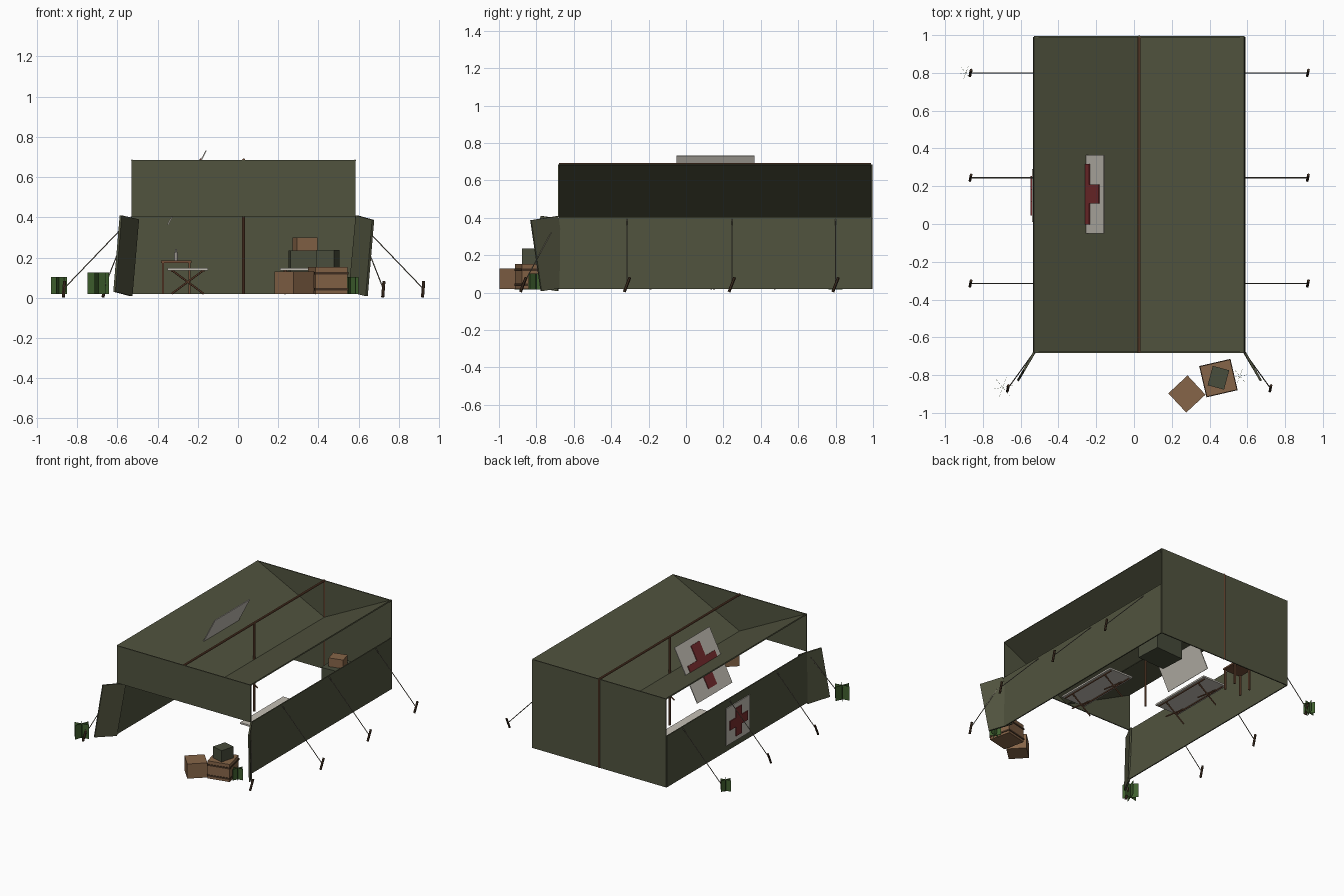
import bpy, bmesh, math
from mathutils import Vector, Matrix

if "Cube" in bpy.data.objects:
    bpy.data.objects.remove(bpy.data.objects["Cube"])


def material(name, rgb):
    m = bpy.data.materials.new(name)
    m.diffuse_color = (*rgb, 1)
    m.use_nodes = True
    m.node_tree.nodes["Principled BSDF"].inputs["Base Color"].default_value = m.diffuse_color
    return m


CANVAS = material("olive canvas", (0.082, 0.087, 0.049))
CREAM = material("cream cloth", (0.55, 0.52, 0.46))
RED = material("dark red", (0.19, 0.026, 0.028))
CRATE = material("crate wood", (0.24, 0.13, 0.065))
POLE = material("pole wood", (0.17, 0.075, 0.038))
DARK = material("dark brown", (0.055, 0.03, 0.016))
ROPE = material("rope", (0.20, 0.18, 0.14))
LEAF = material("grass green", (0.05, 0.115, 0.028))
CHEST = material("olive chest", (0.066, 0.074, 0.045))


def finish(name, bm, mat):
    bmesh.ops.recalc_face_normals(bm, faces=bm.faces)
    me = bpy.data.meshes.new(name)
    bm.to_mesh(me)
    bm.free()
    me.materials.append(mat)
    ob = bpy.data.objects.new(name, me)
    bpy.context.collection.objects.link(ob)
    return ob


def box(name, size, loc, mat, rot=0):
    """Box rotated about z."""
    bm = bmesh.new()
    bmesh.ops.create_cube(bm, size=1)
    m = Matrix.Translation(loc) @ Matrix.Rotation(math.radians(rot), 4, 'Z')
    bm.transform(m @ Matrix.Diagonal((*size, 1)))
    return finish(name, bm, mat)


def sheet(name, pts, mat, t=0.008):
    """Flat outline thickened evenly to both sides."""
    pts = [Vector(p) for p in pts]
    n = (pts[1] - pts[0]).cross(pts[2] - pts[1]).normalized() * t / 2
    bm = bmesh.new()
    a = [bm.verts.new(p + n) for p in pts]
    b = [bm.verts.new(p - n) for p in pts]
    bm.faces.new(a)
    bm.faces.new(b[::-1])
    for i in range(len(pts)):
        j = (i + 1) % len(pts)
        bm.faces.new((a[i], b[i], b[j], a[j]))
    return finish(name, bm, mat)


def rod(name, p, q, r, mat, sides=6):
    p, q = Vector(p), Vector(q)
    d = q - p
    bm = bmesh.new()
    bmesh.ops.create_cone(bm, cap_ends=True, segments=sides, radius1=r, radius2=r, depth=d.length)
    bm.transform(Matrix.Translation((p + q) / 2) @ d.to_track_quat('Z', 'Y').to_matrix().to_4x4())
    return finish(name, bm, mat)


def cross(name, c, u, v, n, length, width):
    """Plus-shaped plate at c, spanned by u and v, lifted along n."""
    c, u, v, n = Vector(c), Vector(u), Vector(v), Vector(n)
    l, w = length / 2, width / 2
    outline = [(-w, -l), (w, -l), (w, -w), (l, -w), (l, w), (w, w),
               (w, l), (-w, l), (-w, w), (-l, w), (-l, -w), (-w, -w)]
    sheet(name, [c + n * 0.006 + u * a + v * b for a, b in outline], RED, 0.006)


X0, X1, XM = -0.53, 0.585, 0.0275
Y0, Y1 = -0.68, 0.99
Z0, ZE, ZT = 0.02, 0.405, 0.685

# Tent walls, front valance and valley-shaped roof
for side, x in (("left", X0), ("right", X1)):
    sheet(side + "_wall", [(x, Y0, Z0), (x, Y1, Z0), (x, Y1, ZE), (x, Y0, ZE)], CANVAS)
    sheet(side + "_roof", [(x, Y0, ZT), (x, Y1, ZT), (XM, Y1, ZE), (XM, Y0, ZE)], CANVAS)
sheet("back_wall", [(X0, Y1, Z0), (X1, Y1, Z0), (X1, Y1, ZT), (X0, Y1, ZT)], CANVAS)
sheet("front_valance", [(X0, Y0, ZE), (X1, Y0, ZE), (X1, Y0, ZT), (X0, Y0, ZT)], CANVAS)

# Open door flaps
sheet("left_door_flap", [(-0.583, -0.775, 0.41), (-0.497, -0.625, 0.39),
                         (-0.53, -0.685, 0.008), (-0.615, -0.83, 0.03)], CANVAS, 0.012)
sheet("right_door_flap", [(0.672, -0.83, 0.387), (0.59, -0.685, 0.41),
                          (0.555, -0.63, 0.03), (0.64, -0.775, 0.008)], CANVAS, 0.012)

# Poles
rod("ridge_pole", (XM, Y0, ZT), (XM, Y1, ZT), 0.008, POLE, 8)
for y in (0.155, Y1):
    rod("upright_pole", (XM, y, Z0), (XM, y, ZT), 0.008, POLE, 8)

# Guy ropes and stakes, mirrored about the ridge
for s in (-1, 1):
    xe = XM + s * (X1 - XM)
    lines = [(XM + s * 0.893, y, y) for y in (0.80, 0.245, -0.315)]
    lines.append((XM + s * 0.695, -0.87, Y0))
    for xs, ys, ye in lines:
        rod("guy_rope", (xe, ye, 0.395), (xs, ys, 0.045), 0.003, ROPE, 5)
        rod("stake", (xs - 0.003, ys - 0.015, 0.004), (xs + 0.003, ys + 0.015, 0.082), 0.008, DARK, 6)

# Roof panel with cross, steeply tilted through the roof
a = math.radians(62.7)
u = Vector((math.cos(a), 0, math.sin(a)))
v = Vector((0, 1, 0))
n = Vector((-math.sin(a), 0, math.cos(a)))
c = Vector((-0.254, 0.158, 0.547))
h = 0.208
sheet("roof_panel", [c + u * i * h + v * j * h for i, j in ((-1, -1), (1, -1), (1, 1), (-1, 1))], CREAM, 0.006)
cross("roof_cross", c, u, v, n, 0.32, 0.10)

# Left wall panel with cross
box("wall_panel", (0.006, 0.28, 0.28), (X0 - 0.007, 0.15, 0.205), CREAM)
cross("wall_cross", (X0 - 0.008, 0.15, 0.205), (0, 1, 0), (0, 0, 1), (-1, 0, 0), 0.21, 0.068)

# Folding cots
for cx, cy in ((0.31, -0.02), (-0.25, 0.305)):
    box("cot_bed", (0.20, 0.51, 0.012), (cx, cy, 0.143), CREAM)
    for y in (cy - 0.17, cy + 0.17):
        for s in (-1, 1):
            rod("cot_leg", (cx - s * 0.08, y, 0.02), (cx + s * 0.08, y, 0.138), 0.005, POLE)
    for s in (-1, 1):
        rod("cot_rail", (cx + s * 0.08, cy - 0.24, 0.133), (cx + s * 0.08, cy + 0.24, 0.133), 0.005, POLE)

# Side table with bottle
box("table_top", (0.15, 0.12, 0.012), (-0.307, 0.73, 0.18), POLE)
for sx in (-1, 1):
    for sy in (-1, 1):
        box("table_leg", (0.012, 0.012, 0.156), (-0.307 + sx * 0.066, 0.73 + sy * 0.05, 0.098), POLE)
rod("bottle", (-0.308, 0.73, 0.186), (-0.308, 0.73, 0.226), 0.010, CREAM, 8)
rod("bottle_neck", (-0.308, 0.73, 0.226), (-0.308, 0.73, 0.242), 0.005, CREAM, 8)

# Stored chest and box inside
box("stored_chest", (0.23, 0.19, 0.215), (0.37, 0.72, 0.1275), CHEST, 3)
box("stored_box", (0.105, 0.09, 0.065), (0.333, 0.715, 0.268), CRATE, 15)

# Crates outside the entrance
box("small_crate", (0.139, 0.139, 0.11), (0.28, -0.90, 0.075), CRATE, 43)
box("large_crate", (0.164, 0.164, 0.132), (0.447, -0.816, 0.086), CRATE, 13)
for z in (0.043, 0.122):
    box("crate_strap", (0.170, 0.170, 0.013), (0.447, -0.816, z), DARK, 13)
box("top_box", (0.09, 0.106, 0.085), (0.447, -0.814, 0.1945), CHEST, -15)

# Grass tufts from crossed upright cards
for gx, gy, w, g in ((-0.695, -0.865, 0.11, 0.107), (0.56, -0.805, 0.08, 0.085), (-0.89, 0.80, 0.08, 0.085)):
    for ang in (10, 70, 130):
        box("grass_tuft", (w, 0.001, g), (gx, gy, 0.018 + g / 2), LEAF, ang)
